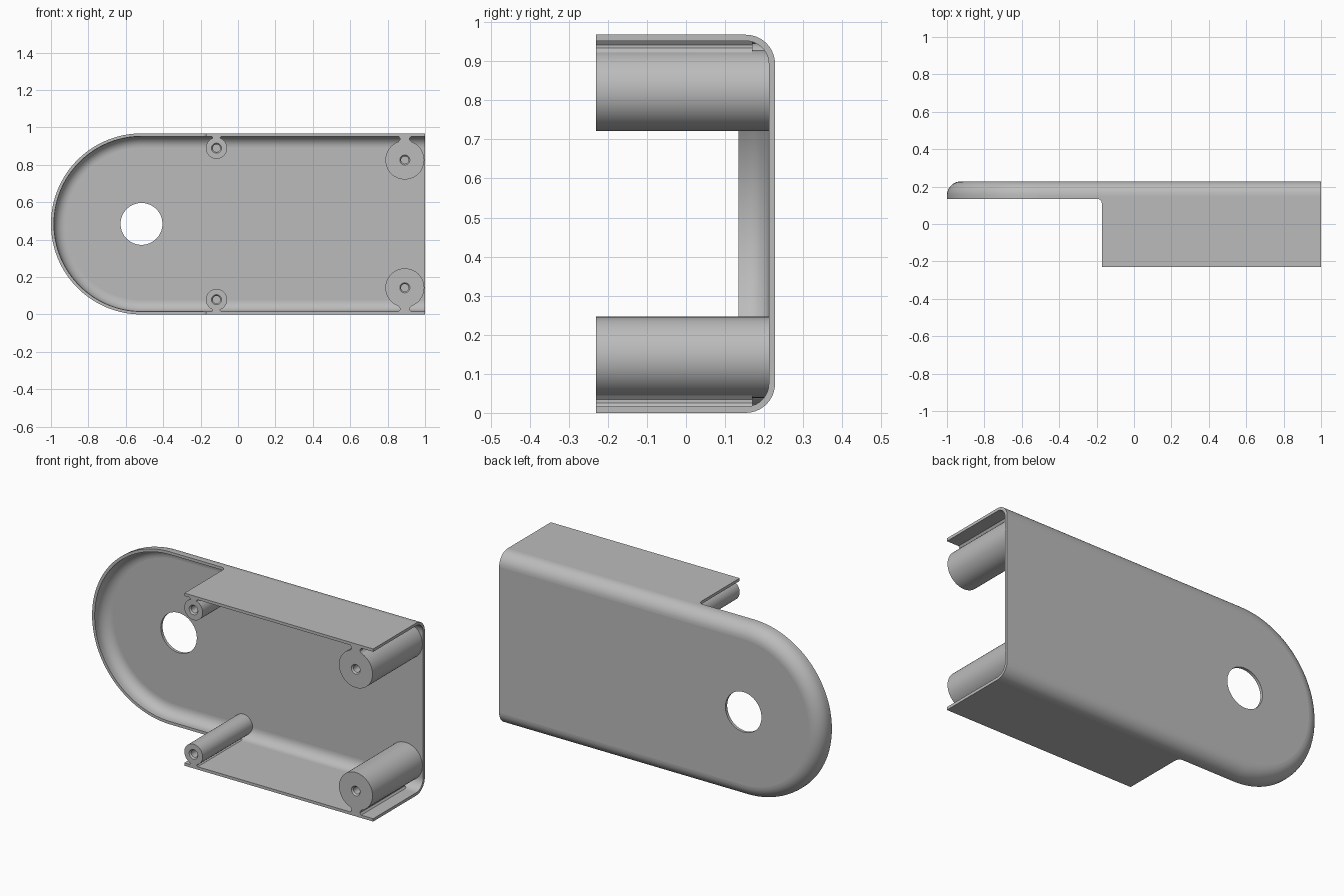
import bpy, bmesh
from math import pi, sin, cos, sqrt

cube = bpy.data.objects.get("Cube")
if cube:
    bpy.data.objects.remove(cube)

R = 0.484             # half height, also the round end radius
CX = R - 1            # centre of the round end
FRONT, BACK = -0.23, 0.228
WALL, FILLET = 0.016, 0.075
STEP_X, RIM_Y, STEP_R = -0.172, 0.135, 0.025
HOLE_R = 0.112

grey = bpy.data.materials.new("plain grey")
grey.use_nodes = True
grey.diffuse_color = (0.5, 0.5, 0.5, 1)
grey.node_tree.nodes["Principled BSDF"].inputs["Base Color"].default_value = (0.5, 0.5, 0.5, 1)


def finish(name, bm):
    bmesh.ops.recalc_face_normals(bm, faces=bm.faces[:])
    mesh = bpy.data.meshes.new(name)
    bm.to_mesh(mesh)
    bm.free()
    mesh.materials.append(grey)
    obj = bpy.data.objects.new(name, mesh)
    bpy.context.collection.objects.link(obj)
    bpy.ops.object.select_all(action='DESELECT')
    obj.select_set(True)
    bpy.context.view_layer.objects.active = obj
    bpy.ops.object.shade_smooth_by_angle(angle=pi / 6)
    # Keep the flat, axis-aligned panels truly flat
    for p in mesh.polygons:
        if max(abs(c) for c in p.normal) > 0.9999:
            p.use_smooth = False
    return obj


def strip(bm, a, b, closed=False):
    n = len(a)
    for i in range(n if closed else n - 1):
        j = (i + 1) % n
        bm.faces.new((a[i], a[j], b[j], b[i]))


# Path of the side wall: (x or None, angle, front edge y), lower straight first
straight = [(1, FRONT), (STEP_X + 0.0004, FRONT)]
for i in range(7):
    a = i * pi / 12
    straight.append((STEP_X - STEP_R + STEP_R * cos(a), RIM_Y - STEP_R + STEP_R * sin(a)))
ARC = 64
path = [(x, -pi / 2, y) for x, y in straight]
path += [(CX, -pi / 2 - pi * i / ARC, RIM_Y) for i in range(ARC + 1)]
path += [(x, pi / 2, y) for x, y in reversed(straight)]


def ring(bm, inset, y=None):
    r = R - inset
    return [bm.verts.new((x + r * cos(a), front if y is None else y, R + r * sin(a)))
            for x, a, front in path]


def skin(bm, inset, radius):
    """Side wall, rounded edge and back plate with the round hole."""
    rings = [ring(bm, inset)]
    for i in range(11):
        a = i * pi / 20
        rings.append(ring(bm, FILLET - radius * cos(a), BACK - FILLET + radius * sin(a)))
    for a, b in zip(rings, rings[1:]):
        strip(bm, a, b)
    y = BACK - FILLET + radius
    hole = [bm.verts.new((CX + HOLE_R * cos(t * pi / 32), y, R + HOLE_R * sin(t * pi / 32)))
            for t in range(64)]
    edges = []
    for loop in (rings[-1], hole):
        for i, v in enumerate(loop):
            w = loop[(i + 1) % len(loop)]
            edges.append(bm.edges.get((v, w)) or bm.edges.new((v, w)))
    bmesh.ops.triangle_fill(bm, edges=edges, use_beauty=True)
    return rings, hole


# Cover shell: outer and inner skins joined along every open edge
bm = bmesh.new()
outer, outer_hole = skin(bm, 0, FILLET)
inner, inner_hole = skin(bm, WALL, FILLET - WALL)
strip(bm, outer[0], inner[0])
strip(bm, outer_hole, inner_hole, True)
for end in (0, -1):
    strip(bm, [r[end] for r in outer], [r[end] for r in inner])
bm.faces.new((outer[-1][0], outer[-1][-1], inner[-1][-1], inner[-1][0]))
finish("cover_shell", bm)


def wall_y(z):
    """Depth of the middle of the back wall at height z."""
    d = max(0, abs(z - R) - (R - FILLET))
    m = FILLET - WALL / 2
    return BACK - FILLET + sqrt(max(0, m * m - d * d))


def boss(name, x, z, r, sides=48):
    """Screw post with a blind hole, ending inside the back wall."""
    bm = bmesh.new()
    profile = [(r, None), (r, FRONT), (0.027, FRONT), (0.02, FRONT + 0.008), (0.02, -0.03)]
    rings = []
    for pr, py in profile:
        loop = []
        for i in range(sides):
            a = 2 * pi * i / sides
            pz = z + pr * sin(a)
            loop.append(bm.verts.new((x + pr * cos(a), wall_y(pz) if py is None else py, pz)))
        rings.append(loop)
    for a, b in zip(rings, rings[1:]):
        strip(bm, a, b, True)
    bm.faces.new(rings[-1])
    finish(name, bm)


def rib(name, x, z, r, half):
    """Web joining a post to the nearest side wall, flared at both ends."""
    s = 1 if z > R else -1
    root = z + s * (sqrt(r * r - (half * 1.5) ** 2) - 0.003)
    tip = R + s * (R - WALL)
    outline = [(half * 1.5, root), (half, root + (tip - root) * 0.45),
               (half, root + (tip - root) * 0.7), (half * 1.3, tip), (half * 1.3, tip + s * 0.006)]
    outline += [(-w, h) for w, h in reversed(outline)]
    bm = bmesh.new()
    front = [bm.verts.new((x + w, FRONT, h)) for w, h in outline]
    back = [bm.verts.new((x + w, 0.17, h)) for w, h in outline]
    strip(bm, front, back, True)
    bm.faces.new(front)
    bm.faces.new(back)
    finish(name, bm)


# Four screw posts, mirrored top and bottom
for side, sign in (("upper", 1), ("lower", -1)):
    for size, x, dz, r, half in (("large", 0.892, 0.3415, 0.104, 0.026),
                                 ("small", -0.115, 0.405, 0.057, 0.02)):
        boss(f"{side}_{size}_post", x, R + sign * dz, r)
        rib(f"{side}_{size}_post_rib", x, R + sign * dz, r, half)
